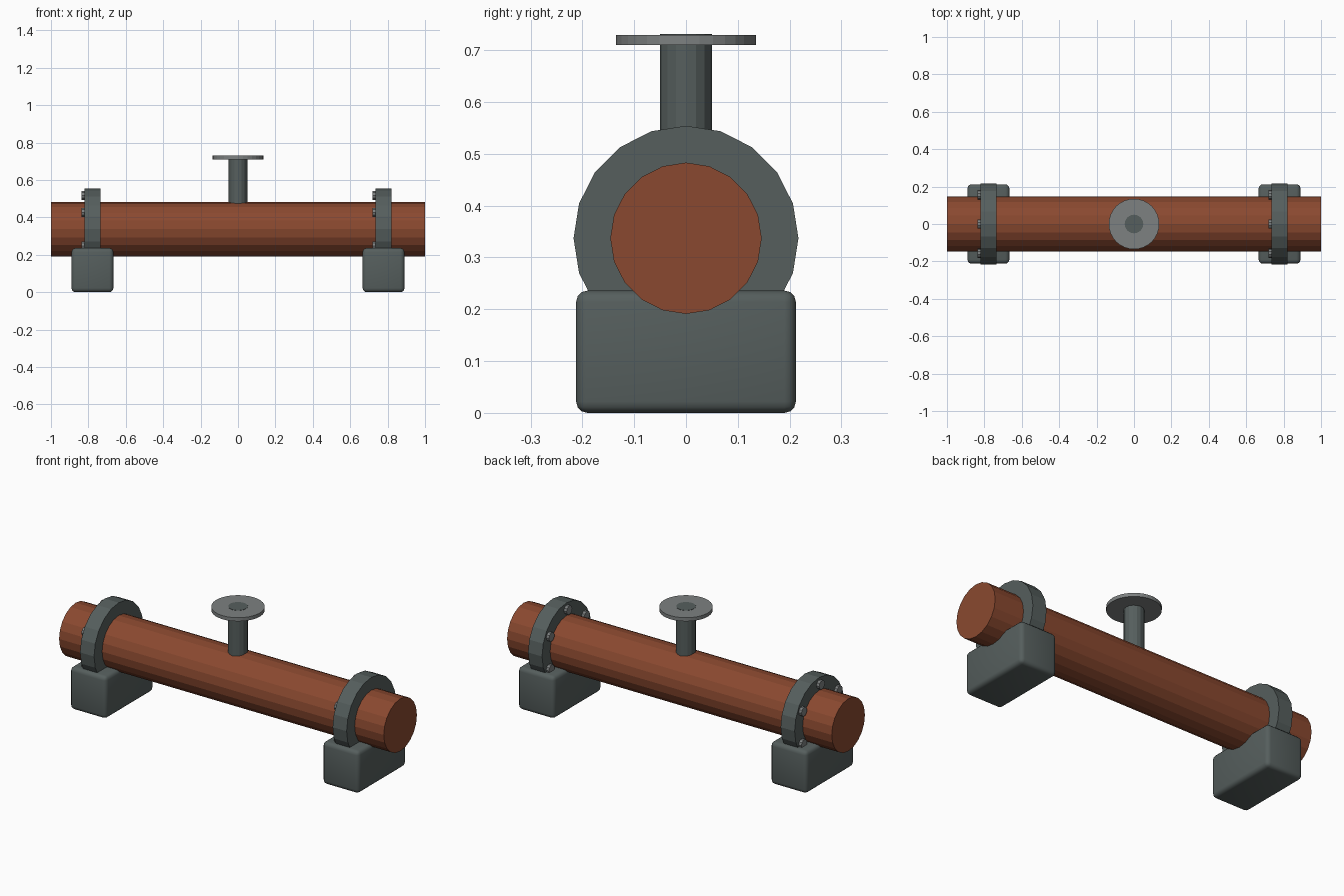
import bpy
import math

if "Cube" in bpy.data.objects:
    bpy.data.objects.remove(bpy.data.objects["Cube"])

AXIS_Z = 0.337      # height of the pipe axis
MOUNT_X = 0.778     # distance of each mount from the centre


def material(name, rgb):
    m = bpy.data.materials.new(name)
    m.diffuse_color = (*rgb, 1.0)
    m.use_nodes = True
    m.node_tree.nodes["Principled BSDF"].inputs["Base Color"].default_value = m.diffuse_color
    return m


rust = material("rust_brown", (0.255, 0.066, 0.029))
dark_steel = material("dark_steel", (0.092, 0.113, 0.110))
light_steel = material("light_steel", (0.205, 0.218, 0.218))


def cylinder(name, radius, depth, location, sides, mat, along_x=False):
    rot = (0, math.pi / 2, 0) if along_x else (0, 0, 0)
    bpy.ops.mesh.primitive_cylinder_add(vertices=sides, radius=radius, depth=depth,
                                        location=location, rotation=rot)
    ob = bpy.context.object
    ob.name = name
    ob.data.materials.append(mat)
    return ob


# Main pipe
cylinder("pipe", 0.146, 2.0, (0, 0, AXIS_Z), 20, rust, True)

# Valve stem and hand wheel
cylinder("stem", 0.05, 0.331, (0, 0, 0.5655), 16, dark_steel)
cylinder("wheel", 0.135, 0.02, (0, 0, 0.7195), 32, light_steel)

for side, x in (("left", -MOUNT_X), ("right", MOUNT_X)):
    # Rounded support block
    bpy.ops.mesh.primitive_cube_add(size=1, location=(x, 0, 0.118))
    block = bpy.context.object
    block.name = side + "_support"
    block.scale = (0.224, 0.424, 0.236)
    bpy.ops.object.transform_apply(location=False, rotation=False, scale=True)
    block.data.materials.append(dark_steel)
    bevel = block.modifiers.new("rounding", 'BEVEL')
    bevel.width = 0.022
    bevel.segments = 3
    bpy.ops.object.modifier_apply(modifier="rounding")
    bpy.ops.object.shade_smooth()

    # Clamp collar around the pipe
    cylinder(side + "_collar", 0.217, 0.086, (x, 0, AXIS_Z), 20, dark_steel, True)

    # Bolts on the left face of the collar
    for i in range(6):
        a = math.radians(30 + 60 * i)
        pos = (x - 0.048, 0.18 * math.cos(a), AXIS_Z + 0.18 * math.sin(a))
        cylinder(f"{side}_bolt_{i + 1}", 0.025, 0.024, pos, 10, light_steel, True)
